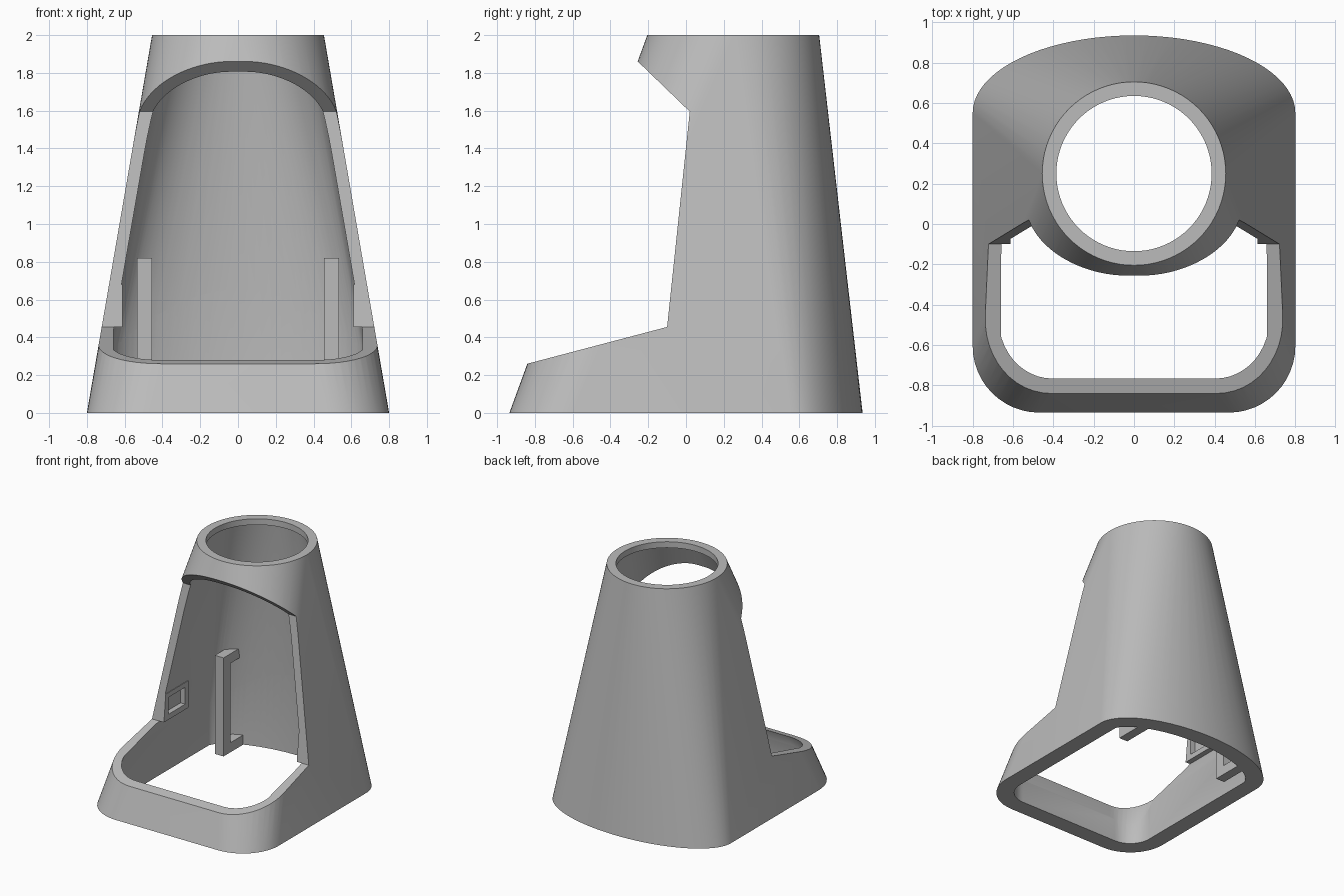
import bpy, bmesh
from math import sin, cos, pi, hypot

old = bpy.data.objects.get("Cube")
if old:
    bpy.data.objects.remove(old, do_unlink=True)

grey = bpy.data.materials.new("plain grey")
grey.use_nodes = True
grey.diffuse_color = (0.5, 0.5, 0.5, 1)
grey.node_tree.nodes["Principled BSDF"].inputs["Base Color"].default_value = (0.5, 0.5, 0.5, 1)


def base_outline(z, inset=0.0):
    """Base plan: elliptical back, straight sides, rounded front corners."""
    pts = []
    a, b, n = 0.8, 0.385, 40
    for i in range(n + 1):
        t = pi * i / n
        nx, ny = cos(t) / a, sin(t) / b
        k = inset / hypot(nx, ny)
        pts.append((a * cos(t) - nx * k, 0.55 + b * sin(t) - ny * k, z))
    r = 0.33 - inset
    for cx, start in ((-0.47, pi), (0.47, 1.5 * pi)):
        for i in range(13):
            t = start + pi / 2 * i / 12
            pts.append((cx + r * cos(t), -0.605 + r * sin(t), z))
    return pts


def neck_circle(z, r, n=80):
    return [(r * cos(2 * pi * i / n), 0.25 + r * sin(2 * pi * i / n), z) for i in range(n)]


def hull(name, points):
    """Convex solid through the given points."""
    bm = bmesh.new()
    for p in points:
        bm.verts.new(p)
    bmesh.ops.convex_hull(bm, input=bm.verts)
    bmesh.ops.delete(bm, geom=[v for v in bm.verts if not v.link_faces], context='VERTS')
    bmesh.ops.dissolve_limit(bm, angle_limit=0.001, verts=bm.verts, edges=bm.edges)
    bmesh.ops.recalc_face_normals(bm, faces=bm.faces)
    mesh = bpy.data.meshes.new(name)
    bm.to_mesh(mesh)
    bm.free()
    mesh.materials.append(grey)
    obj = bpy.data.objects.new(name, mesh)
    bpy.context.collection.objects.link(obj)
    return obj


def box(name, xs, ys, zs):
    return hull(name, [(x, y, z) for x in xs for y in ys for z in zs])


def combine(target, tool, operation):
    """Apply a boolean and discard the tool."""
    tool.hide_render = True
    mod = target.modifiers.new(operation, 'BOOLEAN')
    mod.operation, mod.solver, mod.object = operation, 'EXACT', tool
    bpy.context.view_layer.objects.active = target
    bpy.ops.object.modifier_apply(modifier=mod.name)
    bpy.data.objects.remove(tool, do_unlink=True)


def smooth(obj):
    bpy.ops.object.select_all(action='DESELECT')
    obj.select_set(True)
    bpy.context.view_layer.objects.active = obj
    bpy.ops.object.shade_smooth_by_angle(angle=0.45)


# Tapering shell
shell = hull("tower_shell", base_outline(0) + neck_circle(2, 0.455))

# Hollow: tapered inside, upright near the foot
cavity = hull("cavity", base_outline(-0.1, 0.065) + base_outline(0, 0.065) + neck_circle(1.95, 0.396))
foot = hull("foot_cavity", base_outline(-0.05, 0.14) + base_outline(2.5, 0.14))
combine(cavity, foot, 'INTERSECT')
combine(shell, cavity, 'DIFFERENCE')
combine(shell, hull("neck_bore", neck_circle(1.9, 0.385) + neck_circle(2.1, 0.385)), 'DIFFERENCE')

# Window frames on the inner side walls
for s in (-1, 1):
    combine(shell, box("frame", (s * 0.612, s * 0.665), (-0.12, 0.22), (0.455, 0.68)), 'UNION')

# Front opening, cut along the side profile
profile = [(-1.6, 0.06), (-0.1, 0.455), (0.02, 1.595), (-1.6, 3.157)]
opening = hull("opening", [(x, y, z) for x in (-1.5, 1.5) for y, z in profile])
combine(shell, opening, 'DIFFERENCE')

# Pockets inside the frames
for s in (-1, 1):
    combine(shell, box("pocket", (s * 0.55, s * 0.655), (-0.04, 0.18), (0.5, 0.64)), 'DIFFERENCE')
smooth(shell)

# C-shaped brackets on the back wall
for side, s in (("right", -1), ("left", 1)):
    xs = (s * 0.455, s * 0.535)
    bracket = box(side + "_bracket", xs, (0.46, 0.55), (0, 0.82))
    combine(bracket, box("lower_arm", xs, (0.5, 0.76), (0, 0.08)), 'UNION')
    combine(bracket, box("upper_arm", xs, (0.5, 0.67), (0.74, 0.82)), 'UNION')
